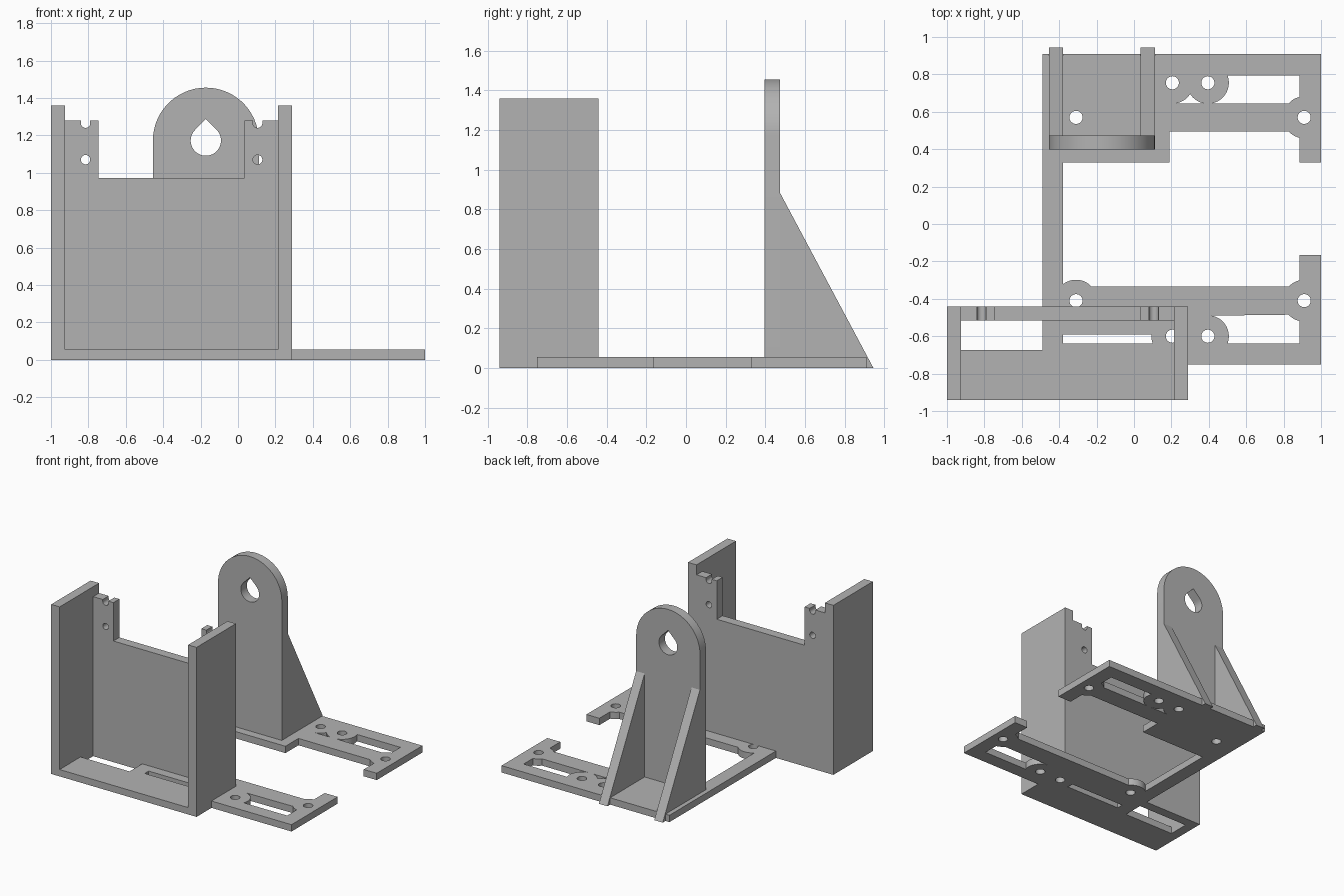
import bpy, bmesh, math
from mathutils import Matrix

if "Cube" in bpy.data.objects:
    bpy.data.objects.remove(bpy.data.objects["Cube"], do_unlink=True)

# One plain grey plastic
grey = bpy.data.materials.new("grey plastic")
grey.use_nodes = True
grey.diffuse_color = (0.45, 0.45, 0.45, 1)
grey.node_tree.nodes["Principled BSDF"].inputs["Base Color"].default_value = (0.45, 0.45, 0.45, 1)

# Profile planes: local (u, v, depth) to world axes
FLAT = Matrix.Identity(4)
FRONT = Matrix(((1, 0, 0, 0), (0, 0, 1, 0), (0, 1, 0, 0), (0, 0, 0, 1)))
SIDE = Matrix(((0, 0, 1, 0), (1, 0, 0, 0), (0, 1, 0, 0), (0, 0, 0, 1)))


def arc(cx, cy, r, start, end):
    n = max(4, round(abs(end - start) / 6))
    angles = [math.radians(start + (end - start) * i / n) for i in range(n + 1)]
    return [(cx + r * math.cos(a), cy + r * math.sin(a)) for a in angles]


def circle(cx, cy, r):
    return arc(cx, cy, r, 0, 360)[:-1]


def rect(x0, x1, y0, y1):
    return [(x0, y0), (x1, y0), (x1, y1), (x0, y1)]


def plate(name, loops, low, high, plane):
    """Extrude an outline (first loop) with holes (other loops) from low to high."""
    curve = bpy.data.curves.new(name, "CURVE")
    curve.dimensions = "2D"
    curve.fill_mode = "BOTH"
    curve.extrude = (high - low) / 2
    for loop in loops:
        spline = curve.splines.new("POLY")
        spline.points.add(len(loop) - 1)
        for point, (u, v) in zip(spline.points, loop):
            point.co = (u, v, 0, 1)
        spline.use_cyclic_u = True
    helper = bpy.data.objects.new(name + " curve", curve)
    bpy.context.collection.objects.link(helper)
    graph = bpy.context.evaluated_depsgraph_get()
    mesh = bpy.data.meshes.new_from_object(helper.evaluated_get(graph))
    bpy.data.objects.remove(helper, do_unlink=True)
    mesh.transform(plane @ Matrix.Translation((0, 0, (low + high) / 2)))
    bm = bmesh.new()
    bm.from_mesh(mesh)
    bmesh.ops.remove_doubles(bm, verts=bm.verts, dist=0.0005)
    bmesh.ops.recalc_face_normals(bm, faces=bm.faces)
    bm.to_mesh(mesh)
    bm.free()
    mesh.materials.clear()
    mesh.materials.append(grey)
    obj = bpy.data.objects.new(name, mesh)
    bpy.context.collection.objects.link(obj)
    bpy.ops.object.select_all(action="DESELECT")
    obj.select_set(True)
    bpy.context.view_layer.objects.active = obj
    bpy.ops.object.shade_smooth_by_angle(angle=math.radians(30))
    return obj


T = 0.055      # base thickness
R = 0.112      # boss radius around screw holes
BACK, FRONT_Y = 0.57, -0.41          # rows of outer screw holes
BACK_IN, FRONT_IN = 0.755, -0.60     # rows of inner screw holes

# Base: C-shaped frame joined with the tray floor
outline = (
    [(-0.49, 0.91), (1, 0.91), (1, 0.33), (0.885, 0.33)]
    + arc(0.91, BACK, R, 257, 222)
    + [(0.19, 0.495), (0.19, 0.33), (-0.38, 0.33)]
    + arc(-0.31, FRONT_Y, R, 129, 42)
    + arc(0.91, FRONT_Y, R, 138, 103)
    + [(0.885, -0.165), (1, -0.165), (1, -0.75), (0.29, -0.75),
       (0.29, -0.94), (-1, -0.94), (-1, -0.44), (-0.49, -0.44)]
)
tray_gap = rect(-0.925, -0.49, -0.675, -0.515)
back_slot = arc(0.395, BACK_IN, R, -79, 21) + [(0.885, 0.795)] + arc(0.91, BACK, R, 103, 138)
back_cusp = arc(0.205, BACK_IN, R, -79, -33) + arc(0.395, BACK_IN, R, -147, -101)
front_slot = arc(0.395, FRONT_IN, R, -21, 79) + arc(0.91, FRONT_Y, R, 222, 257) + [(0.885, -0.64)]
narrow_slot = [(-0.38, -0.59), (-0.38, -0.64)] + arc(0.205, FRONT_IN, R, 201, 175)
screws = [circle(x, y, 0.035)
          for outer, inner in ((BACK, BACK_IN), (FRONT_Y, FRONT_IN))
          for x, y in ((-0.31, outer), (0.91, outer), (0.205, inner), (0.395, inner))]
plate("base_frame", [outline, tray_gap, back_slot, back_cusp, front_slot, narrow_slot] + screws,
      0, T, FLAT)

# Tray: two side walls and a notched rear wall
for name, x in (("tray_right_wall", -1.0), ("tray_left_wall", 0.215)):
    plate(name, [rect(-0.94, -0.44, T, 1.36)], x, x + 0.075, SIDE)


def notch(x):
    return [(x - 0.025, 1.28)] + arc(x, 1.265, 0.025, 180, 360) + [(x + 0.025, 1.28)]


rear = ([(-0.925, T), (-0.925, 1.28)] + notch(-0.815)
        + [(-0.745, 1.28), (-0.745, 0.972), (0.035, 0.972), (0.035, 1.28)]
        + notch(0.105) + [(0.215, 1.28), (0.215, T)])
plate("tray_rear_wall", [rear, circle(-0.815, 1.07, 0.025), circle(0.105, 1.07, 0.025)],
      -0.515, -0.44, FRONT)

# Pivot bracket: round-topped upright with a teardrop hole
CX, CZ = -0.172, 1.172
upright = [(CX - 0.283, T), (CX + 0.283, T)] + arc(CX, CZ, 0.283, 0, 180)
teardrop = arc(CX, CZ, 0.081, 135, 405) + [(CX, CZ + 0.1145)]
plate("pivot_upright", [upright, teardrop], 0.397, 0.473, FRONT)

# Two triangular ribs behind the upright
rib = [(0.473, T), (0.91, T), (0.91, 0), (0.945, 0), (0.473, 0.885)]
for name, x in (("right_rib", CX - 0.283), ("left_rib", CX + 0.208)):
    plate(name, [rib], x, x + 0.075, SIDE)
